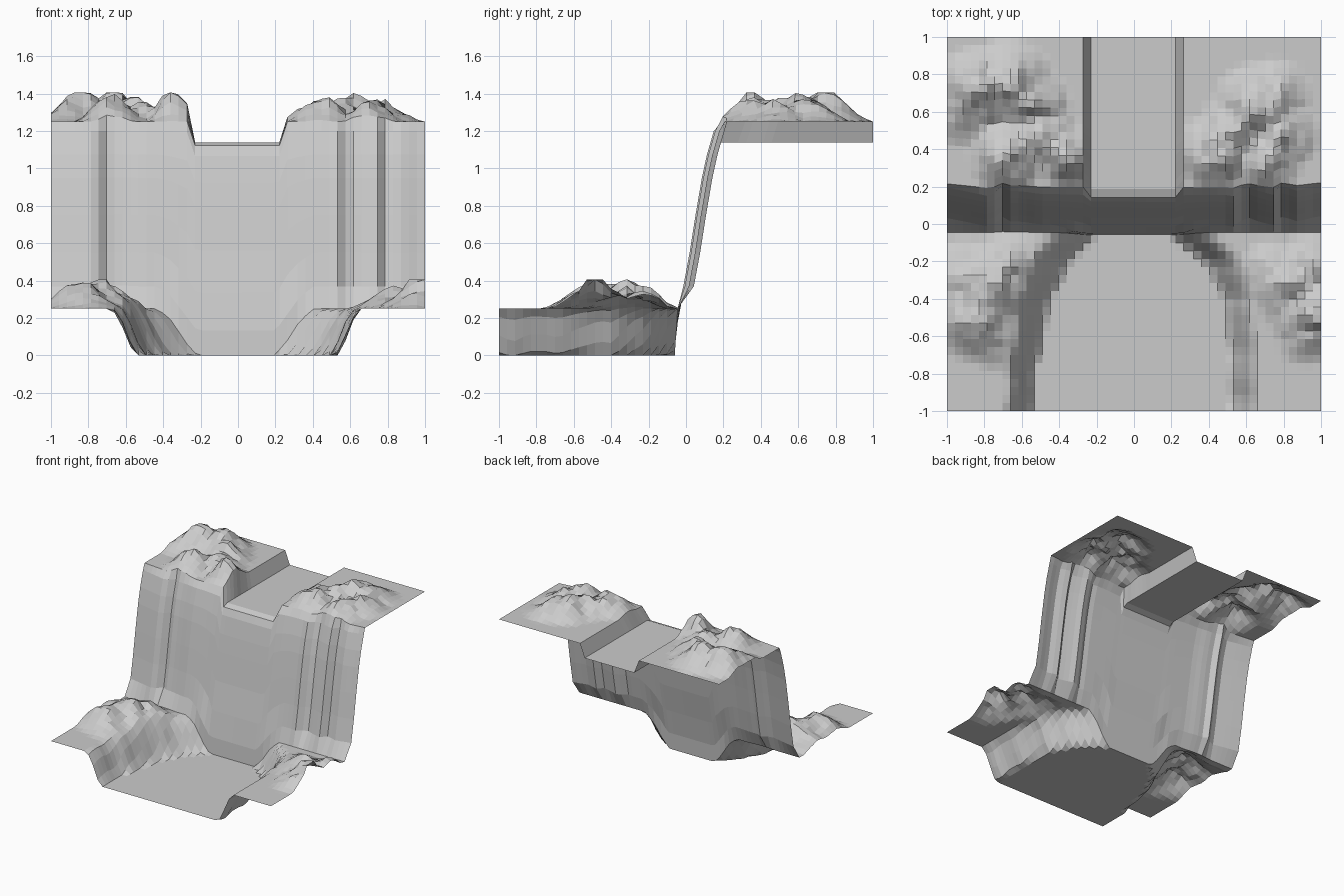
import bpy, bmesh
from mathutils import Vector, noise

if "Cube" in bpy.data.objects:
    bpy.data.objects.remove(bpy.data.objects["Cube"])

COLS = 47


def lerp_table(t, table):
    """Piecewise linear lookup in a list of (key, value)."""
    if t <= table[0][0]:
        return table[0][1]
    for (a, va), (b, vb) in zip(table, table[1:]):
        if t <= b:
            return va + (vb - va) * (t - a) / (b - a)
    return table[-1][1]


def clamp(v):
    return max(0.0, min(1.0, v))


# Column positions: the channel edges are nudged onto the grid lines
def column_x(i):
    x = -1 + 2 * i / COLS
    if 0.2 < abs(x) < 0.3:
        x += -0.013 if x > 0 else 0.005
    return x


XS = [column_x(i) for i in range(COLS + 1)]

# Rock clusters: x, y, height, radius
UPPER_PEAKS = [(-0.84, 0.72, .155, .22), (-0.67, 0.75, .155, .24), (-0.55, 0.64, .12, .2),
               (-0.92, 0.62, .08, .2), (-0.68, 0.36, .13, .2), (-0.5, 0.48, .11, .2),
               (-0.35, 0.36, .155, .17),
               (0.43, 0.38, .155, .2), (0.67, 0.62, .155, .24), (0.55, 0.5, .12, .2),
               (0.78, 0.48, .11, .2), (0.7, 0.34, .12, .19), (0.76, 0.7, .09, .18)]
LOWER_PEAKS = [(-0.76, -0.33, .155, .25), (-0.84, -0.5, .14, .24), (-0.66, -0.22, .11, .2),
               (-0.9, -0.28, .09, .2), (-0.76, -0.6, .07, .17),
               (0.97, -0.48, .155, .24), (0.84, -0.34, .11, .22), (0.95, -0.24, .1, .18),
               (0.73, -0.24, .06, .15), (0.92, -0.6, .07, .15)]


def rocks(x, y, peaks):
    h = 0
    for px, py, ph, r in peaks:
        d = ((x - px) ** 2 + (y - py) ** 2) ** 0.5
        h = max(h, ph * clamp(1 - d / r) ** 1.15)
    rough = noise.noise(Vector((x * 11, y * 11, 3.3)))
    return min(h * (1 + 0.55 * rough) + 0.15 * h, 0.157)


# Foot of the bank and its width for each side, by y
LEFT_FOOT = [(-1, .55), (-.75, .54), (-.6, .5), (-.4, .46), (-.2, .36), (-.06, .23)]
RIGHT_FOOT = [(-1, .53), (-.6, .51), (-.4, .5), (-.2, .38), (-.06, .2)]
BANK_WIDTH = [(-1, .125), (-.4, .13), (-.06, .21)]
BANK_SHAPE = [(0, 0), (.3, .28), (.65, .75), (1, 1)]


def lower_z(x, y):
    foot = lerp_table(y, LEFT_FOOT if x < 0 else RIGHT_FOOT)
    foot += 0.02 * noise.noise(Vector((y * 9, x, 0)))
    k = lerp_table((abs(x) - foot) / lerp_table(y, BANK_WIDTH), BANK_SHAPE)
    fade = clamp((-0.02 - y) / 0.12)
    return 0.25 * k + rocks(x, y, LOWER_PEAKS) * k * fade


def upper_z(x, y):
    if abs(x) < 0.24:
        return 1.14 if y > 0.18 else 1.122
    return 1.25 + rocks(x, y, UPPER_PEAKS)


# Cliff section and sideways buttresses
SECTION = [(0, -.06), (.25, -.045), (.45, 0), (.8, .055), (1, .09), (1.12, .12), (1.2, .145), (1.25, .19)]
BUTTRESS = [(-1, .05), (-.9, .03), (-.76, 0), (-.71, .06), (-.66, .03), (-.6, .03), (-.5, .015),
            (.5, .01), (.55, 0), (.59, .06), (.67, .03), (.75, .01), (.79, .06), (.88, .03),
            (.94, .05), (1, .06)]


def cliff_y(x, z):
    depth = lerp_table(z, [(.25, 0), (.37, 1), (1.2, 1), (1.25, .5)])
    return lerp_table(z, SECTION) + lerp_table(x, BUTTRESS) * depth


def foot_y(x):
    return cliff_y(x, lower_z(x, -0.06))


def brow_y(x):
    return 0.142 if abs(x) < 0.24 else cliff_y(x, 1.25)


def sheet(name, rows, point):
    """Grid surface: point(x, t) with t from 0 to 1 along each column."""
    bm = bmesh.new()
    grid = [[bm.verts.new(point(x, j / rows)) for x in XS] for j in range(rows + 1)]
    for a, b in zip(grid, grid[1:]):
        for i in range(COLS):
            bm.faces.new((a[i], a[i + 1], b[i + 1], b[i]))
    me = bpy.data.meshes.new(name)
    bm.to_mesh(me)
    bm.free()
    ob = bpy.data.objects.new(name, me)
    bpy.context.collection.objects.link(ob)
    return ob


# Lower ground with the pool basin
def ground_point(x, t):
    y = -1 + 0.94 * t
    return (x, foot_y(x) if t == 1 else y, lower_z(x, y))


# Cliff face
def cliff_point(x, t):
    z0, z1 = lower_z(x, -0.06), upper_z(x, brow_y(x))
    if t == 0:
        return (x, foot_y(x), z0)
    if t == 1:
        return (x, brow_y(x), z1)
    level = lerp_table(t, [(0, 0), (1 / 7, .12), (2 / 7, .3), (4 / 7, .7), (6 / 7, .95), (1, 1)])
    z = z0 + (min(z1, 1.25) - z0) * level
    return (x, cliff_y(x, z), z)


# Upper plateau with the river channel
def plateau_point(x, t):
    y = brow_y(x) + (1 - brow_y(x)) * t
    return (x, y, upper_z(x, y))


sheet("lower_ground_and_pool", 22, ground_point)
sheet("cliff_face", 7, cliff_point)
sheet("upper_plateau_and_channel", 19, plateau_point)
